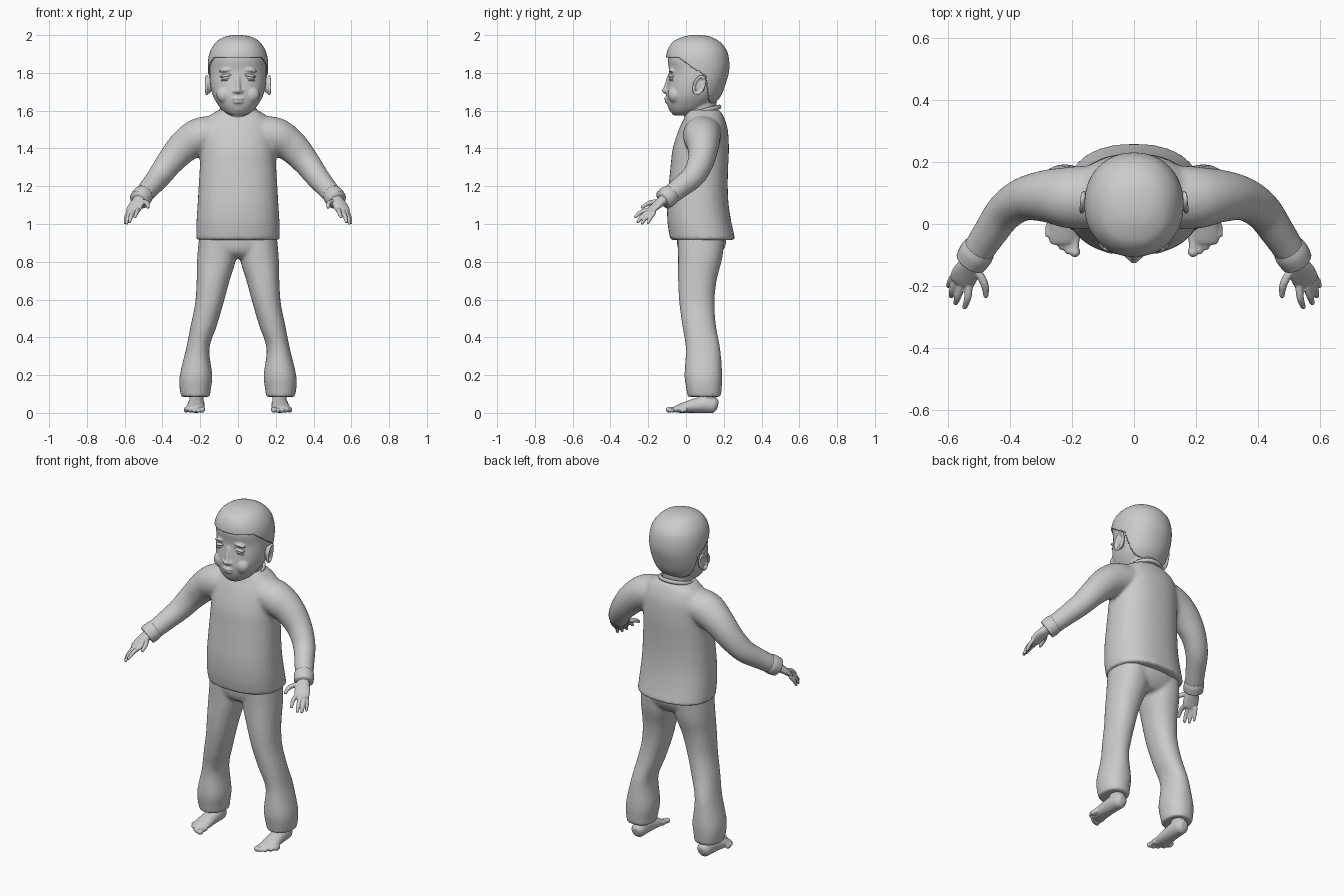
import bpy, bmesh, math
from mathutils import Vector, Matrix

cube = bpy.data.objects.get("Cube")
if cube:
    bpy.data.objects.remove(cube)

clay = bpy.data.materials.new("plain_grey")
clay.use_nodes = True
GREY = (0.6, 0.6, 0.6, 1)
clay.diffuse_color = GREY
clay.node_tree.nodes["Principled BSDF"].inputs["Base Color"].default_value = GREY


def spline(stations, steps):
    """Catmull-Rom through station tuples."""
    p = [Vector(s) for s in stations]
    p = [p[0]] + p + [p[-1]]
    out = []
    for a, b, c, d in zip(p, p[1:], p[2:], p[3:]):
        for i in range(steps):
            t = i / steps
            out.append(0.5 * (2 * b + (c - a) * t + (2 * a - 5 * b + 4 * c - d) * t ** 2
                              + (3 * b - a - 3 * c + d) * t ** 3))
    return out + [p[-1]]


def loft(bm, stations, flat=False, power=2.0, segs=32, steps=6):
    """Skin ellipses (x, y, z, rx, ry), level or square to the path."""
    pts = spline(stations, steps)
    rings = []
    for i, s in enumerate(pts):
        u, v = Vector((1, 0, 0)), Vector((0, 1, 0))
        if not flat:
            tan = (pts[min(i + 1, len(pts) - 1)] - pts[max(i - 1, 0)])
            tan = Vector(tan[:3]).normalized()
            u = tan.cross((0, 0, 1)) if abs(tan.z) < 0.98 else u
            u.normalize()
            v = tan.cross(u)
        ring = []
        for k in range(segs):
            a = math.tau * k / segs
            c, n = math.cos(a), math.sin(a)
            cu = math.copysign(abs(c) ** (2 / power), c) * s[3]
            cv = math.copysign(abs(n) ** (2 / power), n) * s[4]
            ring.append(bm.verts.new(Vector(s[:3]) + u * cu + v * cv))
        rings.append(ring)
    for r, q in zip(rings, rings[1:]):
        for k in range(segs):
            j = (k + 1) % segs
            bm.faces.new((r[k], r[j], q[j], q[k]))
    bm.faces.new(rings[0])
    bm.faces.new(rings[-1])


def profile(rows):
    """Rows of (z, half width, front y, back y) to level stations."""
    return [(0, (f + b) / 2, z, w, (b - f) / 2) for z, w, f, b in rows]


def ball(bm, centre, size, tilt=0.0):
    m = Matrix.Translation(centre) @ Matrix.Rotation(tilt, 4, 'Y') @ Matrix.Diagonal((*size, 1))
    bmesh.ops.create_uvsphere(bm, u_segments=24, v_segments=16, radius=1, matrix=m)


def side(s, stations):
    return [(s * p[0], *p[1:]) for p in stations]


def finish(bm, name, voxel=0, smooth=3):
    bmesh.ops.recalc_face_normals(bm, faces=bm.faces)
    me = bpy.data.meshes.new(name)
    bm.to_mesh(me)
    bm.free()
    me.materials.append(clay)
    me.shade_smooth()
    ob = bpy.data.objects.new(name, me)
    bpy.context.collection.objects.link(ob)
    if voxel:
        r = ob.modifiers.new("blend", 'REMESH')
        r.mode, r.voxel_size, r.use_smooth_shade = 'VOXEL', voxel, True
        f = ob.modifiers.new("soften", 'SMOOTH')
        f.factor, f.iterations = 0.5, smooth
    return ob


# Head with neck and facial features
SKULL = profile([(1.575, .04, -.065, .03), (1.595, .075, -.082, .08), (1.63, .105, -.098, .13),
                 (1.68, .133, -.104, .175), (1.74, .147, -.098, .2), (1.81, .15, -.09, .219),
                 (1.87, .149, -.097, .219), (1.92, .135, -.088, .205), (1.96, .106, -.06, .17),
                 (1.983, .066, -.01, .125), (1.991, .02, .03, .08)])
bm = bmesh.new()
loft(bm, SKULL, flat=True, power=2.15, segs=64)
loft(bm, [(0, .085, 1.5, .085, .08), (0, .08, 1.6, .085, .08), (0, .08, 1.68, .09, .085)], flat=True)
ball(bm, (0, -.108, 1.705), (.018, .02, .015))
loft(bm, [(0, -.085, 1.79, .012, .012), (0, -.097, 1.75, .012, .013), (0, -.108, 1.71, .014, .014)], flat=True)
ball(bm, (0, -.1, 1.664), (.033, .017, .008))
ball(bm, (0, -.096, 1.646), (.029, .018, .009))
ball(bm, (0, -.07, 1.612), (.035, .022, .02))
for s in (-1, 1):
    ball(bm, (s * .019, -.1, 1.702), (.012, .014, .01))
    ball(bm, (s * .07, -.058, 1.685), (.045, .038, .045))
    ball(bm, (s * .06, -.078, 1.815), (.045, .014, .009), s * .15)
finish(bm, "head", .006, 3)

# Eyes and heavy lids
for s, label in ((1, "left"), (-1, "right")):
    bm = bmesh.new()
    ball(bm, (s * .06, -.073, 1.775), (.028, .017, .014), s * .12)
    finish(bm, label + "_eye")
    bm = bmesh.new()
    ball(bm, (s * .06, -.075, 1.786), (.035, .018, .009), s * .2)
    ball(bm, (s * .06, -.073, 1.763), (.031, .016, .006), s * .1)
    finish(bm, label + "_eyelids")
    # Ear: a rim around a shallow bowl
    bm = bmesh.new()
    rim = []
    for i in range(13):
        a = math.tau * i / 12
        rim.append((s * (.16 + .008 * math.sin(a / 2)), .07 + .027 * math.cos(a) + .012 * math.sin(a),
                    1.735 + .046 * math.sin(a), .008, .008))
    loft(bm, rim, segs=10, steps=3)
    ball(bm, (s * .152, .07, 1.735), (.014, .026, .044))
    finish(bm, label + "_ear", .005, 2)

# Close cropped hair: the skull surface above a hairline, thickened
HAIRLINE = [(-1, 1.885), (-.03, 1.88), (.03, 1.83), (.105, 1.785), (.12, 1.66), (.15, 1.615), (1, 1.6)]


def hairline(y):
    for (a, za), (b, zb) in zip(HAIRLINE, HAIRLINE[1:]):
        if y <= b:
            return za + (zb - za) * (y - a) / (b - a)
    return 0


bm = bmesh.new()
loft(bm, SKULL, flat=True, power=2.15, segs=128, steps=10)
bare = [f for f in bm.faces if f.calc_center_median().z < hairline(f.calc_center_median().y)]
bmesh.ops.delete(bm, geom=bare, context='FACES')
hair = finish(bm, "hair")
thick = hair.modifiers.new("thickness", 'SOLIDIFY')
thick.thickness, thick.offset = .009, 1

# Shirt: body and sleeves blended together
bm = bmesh.new()
loft(bm, profile([(.915, .221, -.083, .262), (1.0, .22, -.097, .242), (1.1, .214, -.1, .226),
                  (1.2, .208, -.092, .221), (1.3, .202, -.082, .223), (1.4, .197, -.07, .227),
                  (1.5, .19, -.038, .221), (1.56, .165, -.01, .203), (1.59, .125, .0, .188),
                  (1.605, .1, .005, .175)]), flat=True, power=2.3, segs=64)
for s in (-1, 1):
    loft(bm, side(s, [(.1, .09, 1.49, .1, .085), (.2, .085, 1.465, .1, .098), (.28, .09, 1.415, .085, .088),
                      (.355, .08, 1.335, .07, .074), (.415, .04, 1.255, .062, .064),
                      (.465, -.03, 1.195, .055, .056), (.515, -.105, 1.137, .05, .05)]))
finish(bm, "shirt", .011, 4)

# Collar and cuffs
bm = bmesh.new()
ring = []
for i in range(17):
    a = math.tau * i / 16
    ring.append((.094 * math.cos(a), .088 + .09 * math.sin(a), 1.598 + .022 * math.sin(a), .009, .012))
loft(bm, ring, segs=10, steps=3)
finish(bm, "collar")

# Trousers: hips and two flared legs blended together
bm = bmesh.new()
loft(bm, profile([(.82, .07, .0, .16), (.85, .15, -.035, .19), (.9, .2, -.048, .212),
                  (.97, .2, -.05, .21)]), flat=True, power=2.3, segs=48)
for s in (-1, 1):
    loft(bm, side(s, [(.11, .08, .94, .095, .125), (.113, .075, .82, .103, .117), (.132, .06, .7, .087, .102),
                      (.152, .058, .58, .075, .093), (.182, .07, .46, .069, .089),
                      (.213, .09, .34, .062, .091), (.222, .092, .2, .086, .1),
                      (.226, .095, .13, .083, .094), (.225, .097, .085, .076, .088)]), flat=True, power=2.2)
finish(bm, "trousers", .011, 4)

for s, label in ((1, "left"), (-1, "right")):
    # Cuff
    bm = bmesh.new()
    loft(bm, side(s, [(.497, -.078, 1.158, .052, .052), (.508, -.095, 1.146, .056, .056),
                      (.524, -.12, 1.127, .053, .053)]))
    finish(bm, label + "_cuff")

    # Hand with four fingers and a thumb
    bm = bmesh.new()
    loft(bm, side(s, [(.505, -.09, 1.15, .033, .03), (.525, -.125, 1.125, .034, .026),
                      (.543, -.16, 1.095, .043, .02), (.556, -.187, 1.07, .04, .015),
                      (.56, -.195, 1.063, .025, .008)]))
    digits = [((.515, -.135, 1.12), (.483, -.19, 1.112), (.477, -.23, 1.09), .013),
              ((.53, -.185, 1.078), (.535, -.235, 1.065), (.545, -.267, 1.038), .012),
              ((.552, -.188, 1.072), (.566, -.23, 1.042), (.574, -.254, 1.012), .012),
              ((.57, -.18, 1.065), (.584, -.212, 1.035), (.589, -.232, 1.004), .0115),
              ((.58, -.165, 1.065), (.592, -.186, 1.035), (.598, -.2, 1.005), .0105)]
    for base, knuckle, tip, r in digits:
        loft(bm, side(s, [(*base, r, r), (*knuckle, r, r), (*tip, r * .7, r * .7)]), segs=12)
        ball(bm, (s * tip[0], tip[1], tip[2]), (r * .7,) * 3)
    finish(bm, label + "_hand", .004, 2)

    # Bare foot with five toes
    bm = bmesh.new()
    loft(bm, side(s, [(.22, .168, .036, .018, .022), (.22, .15, .04, .038, .04), (.221, .1, .044, .044, .044),
                      (.223, .04, .037, .046, .037), (.226, -.02, .026, .05, .026),
                      (.228, -.055, .019, .046, .018), (.228, -.065, .016, .034, .01)]))
    loft(bm, side(s, [(.22, .115, .03, .036, .045), (.22, .115, .1, .038, .043), (.22, .105, .18, .04, .045)]),
         flat=True)
    for i in range(5):
        x, y, r = .19 + .021 * i, -.09 + .009 * i * i / 2, .017 if i == 0 else .0125
        loft(bm, side(s, [(x, -.04, .02, r, r), (x, y + .02, .019, r * .8, r * .8),
                          (x, y, r, r, r * .9)]), segs=12)
        ball(bm, (s * x, y, r), (r, r, r * .95))
    finish(bm, label + "_foot", .005, 2)
